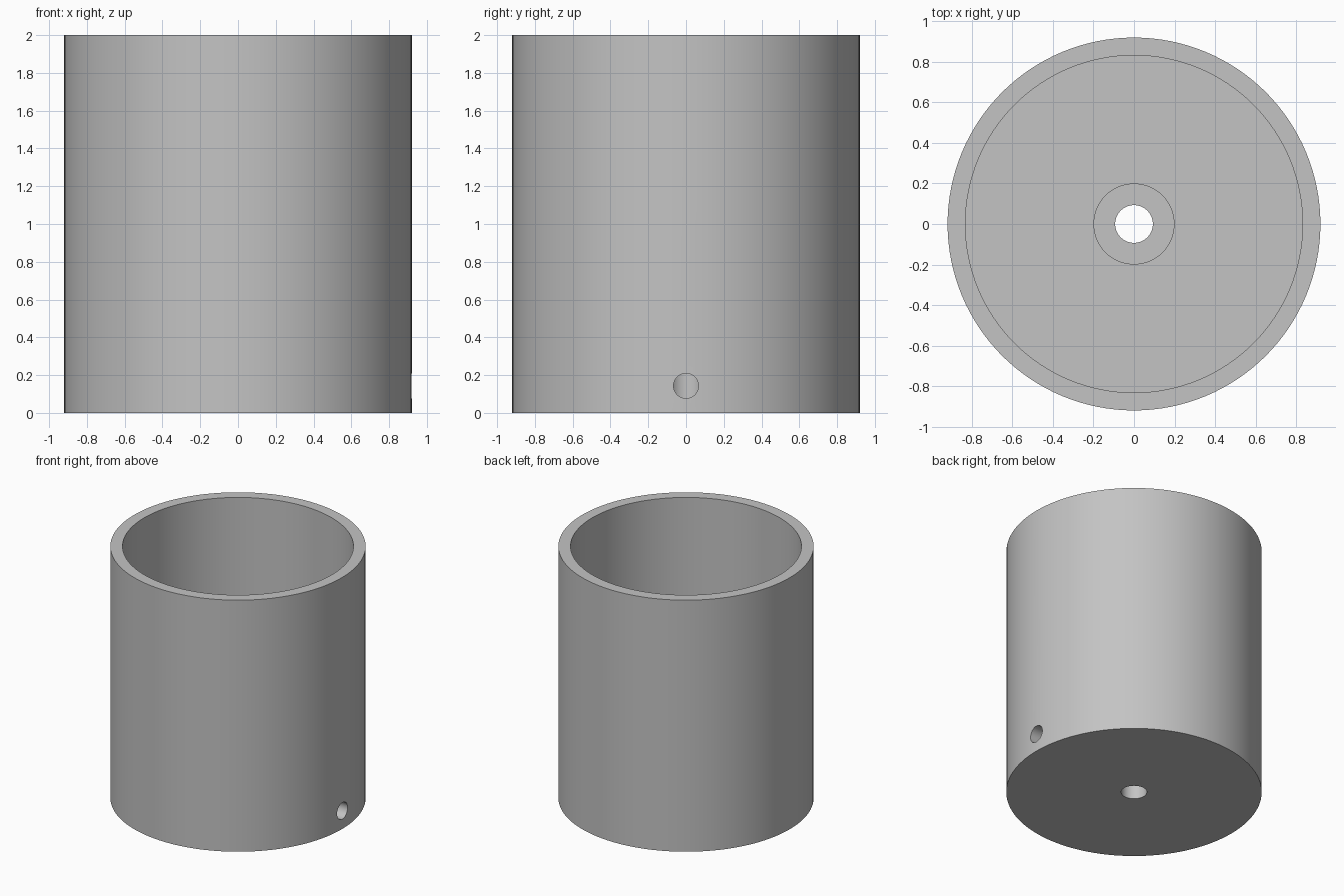
import bpy, bmesh, math
from mathutils import Matrix, Vector

cube = bpy.data.objects.get("Cube")
if cube:
    bpy.data.objects.remove(cube, do_unlink=True)

SEGMENTS = 128
OUTER, INNER, HUB, BORE = 0.92, 0.832, 0.2, 0.093
HEIGHT, FLOOR, HUB_TOP = 2.0, 0.07, 0.28
SCREW_RADIUS, SCREW_Z = 0.066, 0.143

grey = bpy.data.materials.new("plain grey")
grey.use_nodes = True
colour = (0.55, 0.55, 0.55, 1)
grey.diffuse_color = colour
grey.node_tree.nodes["Principled BSDF"].inputs["Base Color"].default_value = colour


def add_object(name, bm):
    bmesh.ops.recalc_face_normals(bm, faces=bm.faces)
    mesh = bpy.data.meshes.new(name)
    bm.to_mesh(mesh)
    bm.free()
    mesh.materials.append(grey)
    obj = bpy.data.objects.new(name, mesh)
    bpy.context.collection.objects.link(obj)
    return obj


# Open drum with floor, central hub and bore, turned from one closed profile
profile = [(BORE, 0), (OUTER, 0), (OUTER, HEIGHT), (INNER, HEIGHT),
           (INNER, FLOOR), (HUB, FLOOR), (HUB, HUB_TOP), (BORE, HUB_TOP)]
bm = bmesh.new()
verts = [bm.verts.new((r, 0, z)) for r, z in profile]
edges = [bm.edges.new((v, verts[i - 1])) for i, v in enumerate(verts)]
bmesh.ops.spin(bm, geom=verts + edges, cent=(0, 0, 0), axis=(0, 0, 1),
               angle=math.tau, steps=SEGMENTS, use_merge=True)
bmesh.ops.remove_doubles(bm, verts=bm.verts, dist=0.0001)
drum = add_object("drum", bm)

# Screw hole through the left wall and the hub, into the bore
bm = bmesh.new()
bmesh.ops.create_cone(bm, cap_ends=True, segments=48, radius1=SCREW_RADIUS,
                      radius2=SCREW_RADIUS, depth=1.0,
                      matrix=Matrix.Translation(Vector((0.5, 0, SCREW_Z)))
                      @ Matrix.Rotation(math.pi / 2, 4, "Y"))
cutter = add_object("screw_hole_cutter", bm)
cutter.hide_render = True

cut = drum.modifiers.new("screw_hole", "BOOLEAN")
cut.operation = "DIFFERENCE"
cut.solver = "EXACT"
cut.object = cutter
bpy.ops.object.select_all(action="DESELECT")
drum.select_set(True)
bpy.context.view_layer.objects.active = drum
bpy.ops.object.modifier_apply(modifier=cut.name)
bpy.data.objects.remove(cutter, do_unlink=True)
bpy.ops.object.shade_smooth_by_angle(angle=math.radians(30))
